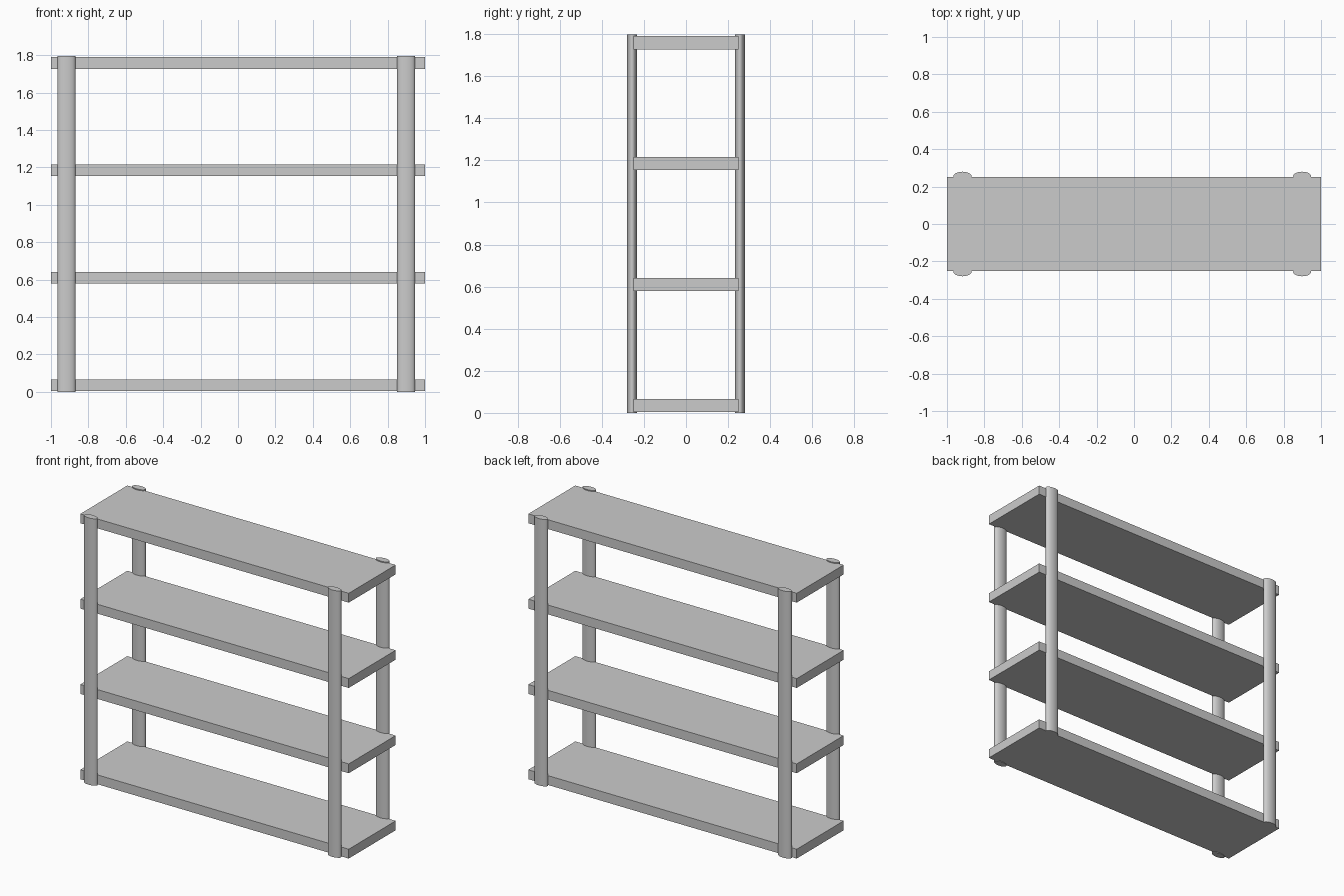
import bpy

if "Cube" in bpy.data.objects:
    bpy.data.objects.remove(bpy.data.objects["Cube"])

SHELF_SIZE = (2.0, 0.50, 0.063)
SHELF_BOTTOM, SHELF_STEP = 0.004, 0.5745
POST_HEIGHT = 1.797
POST_RX, POST_RY = 0.048, 0.0235


def add_shelf(name, bottom):
    bpy.ops.mesh.primitive_cube_add(size=1, location=(0, 0, bottom + SHELF_SIZE[2] / 2))
    ob = bpy.context.object
    ob.name = name
    ob.scale = SHELF_SIZE
    bpy.ops.object.transform_apply(location=False, rotation=False, scale=True)


def add_post(name, x, y):
    bpy.ops.mesh.primitive_cylinder_add(vertices=32, radius=1, depth=POST_HEIGHT,
                                        location=(x, y, POST_HEIGHT / 2))
    ob = bpy.context.object
    ob.name = name
    ob.scale = (POST_RX, POST_RY, 1)
    bpy.ops.object.transform_apply(location=False, rotation=False, scale=True)
    bpy.ops.object.shade_smooth_by_angle()


# Four evenly spaced boards
for i in range(4):
    add_shelf(f"shelf_{i + 1}", SHELF_BOTTOM + i * SHELF_STEP)

# Four oval posts, half sunk into the long board edges
for side, x in (("left", -0.917), ("right", 0.899)):
    for face, y in (("front", -0.256), ("back", 0.256)):
        add_post(f"{face}_{side}_post", x, y)
